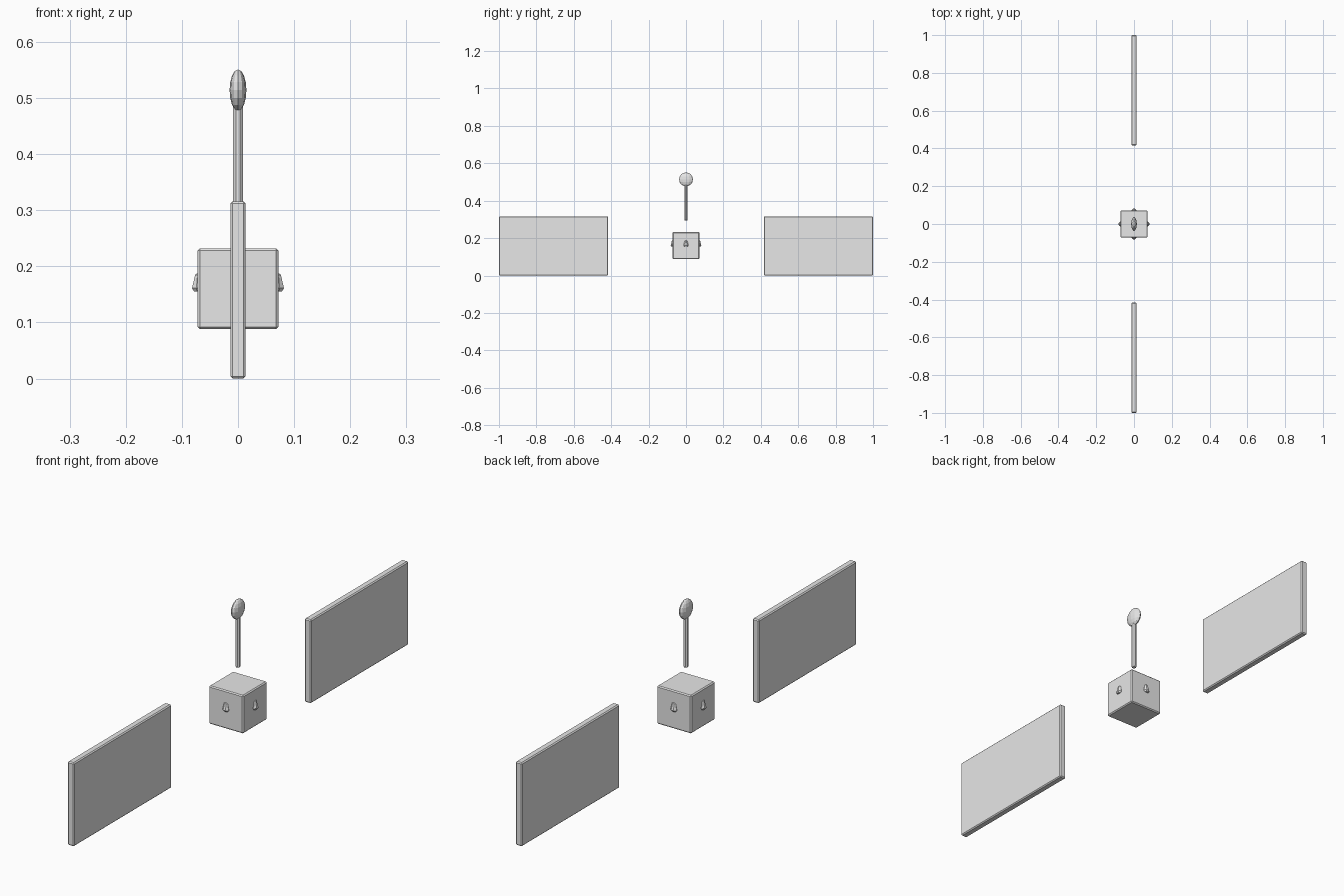
import bpy
import bmesh
from math import cos, sin, pi
from mathutils import Matrix, Vector

default = bpy.data.objects.get("Cube")
if default:
    bpy.data.objects.remove(default, do_unlink=True)

grey = bpy.data.materials.new("plain grey")
grey.use_nodes = True
grey.diffuse_color = (0.8, 0.8, 0.8, 1)
grey.node_tree.nodes["Principled BSDF"].inputs["Base Color"].default_value = (0.8, 0.8, 0.8, 1)


def finish(name, bm):
    bmesh.ops.recalc_face_normals(bm, faces=bm.faces)
    mesh = bpy.data.meshes.new(name)
    bm.to_mesh(mesh)
    bm.free()
    mesh.materials.append(grey)
    obj = bpy.data.objects.new(name, mesh)
    bpy.context.collection.objects.link(obj)
    return obj


def bevelled_box(name, centre, size, bevel):
    bm = bmesh.new()
    bmesh.ops.create_cube(bm, size=1)
    bmesh.ops.scale(bm, vec=size, verts=bm.verts)
    bmesh.ops.translate(bm, vec=centre, verts=bm.verts)
    bmesh.ops.bevel(bm, geom=bm.edges[:], offset=bevel, segments=1,
                    affect='EDGES', profile=0.5)
    return finish(name, bm)


def turned(name, profile, centre, sides):
    """Closed lathe shape from (radius, height) points."""
    bm = bmesh.new()
    rings = []
    for r, z in profile:
        angles = [2 * pi * (i + 0.5) / sides for i in range(sides)]
        rings.append([bm.verts.new((centre[0] + r * cos(a), centre[1] + r * sin(a), z))
                      for a in angles])
    for low, high in zip(rings, rings[1:]):
        for i in range(sides):
            j = (i + 1) % sides
            bm.faces.new((low[i], low[j], high[j], high[i]))
    bm.faces.new(rings[0])
    bm.faces.new(rings[-1])
    return finish(name, bm)


# Two upright panels, front and back
for name, side in (("front_panel", -1), ("back_panel", 1)):
    bevelled_box(name, (0, side * 0.708, 0.158), (0.027, 0.584, 0.316), 0.004)

# Central block with a bell-shaped stud on each side
bevelled_box("centre_block", (0, 0, 0.16), (0.144, 0.144, 0.144), 0.004)
stud_profile = [(0.010, 0.155), (0.014, 0.161), (0.008, 0.185), (0.005, 0.187)]
studs = {"left_stud": (1, 0), "right_stud": (-1, 0),
         "front_stud": (0, -1), "back_stud": (0, 1)}
for name, direction in studs.items():
    turned(name, stud_profile, Vector(direction) * 0.069, 8)

# Lever rod and its flattened knob
turned("lever_rod", [(0.007, 0.295), (0.0095, 0.299), (0.0095, 0.49)], (0, 0), 8)
bm = bmesh.new()
bmesh.ops.create_uvsphere(bm, u_segments=12, v_segments=8, radius=1)
bmesh.ops.transform(bm, verts=bm.verts,
                    matrix=Matrix.Translation((0, 0, 0.514)) @ Matrix.Diagonal((0.015, 0.037, 0.037, 1)))
finish("lever_knob", bm)
